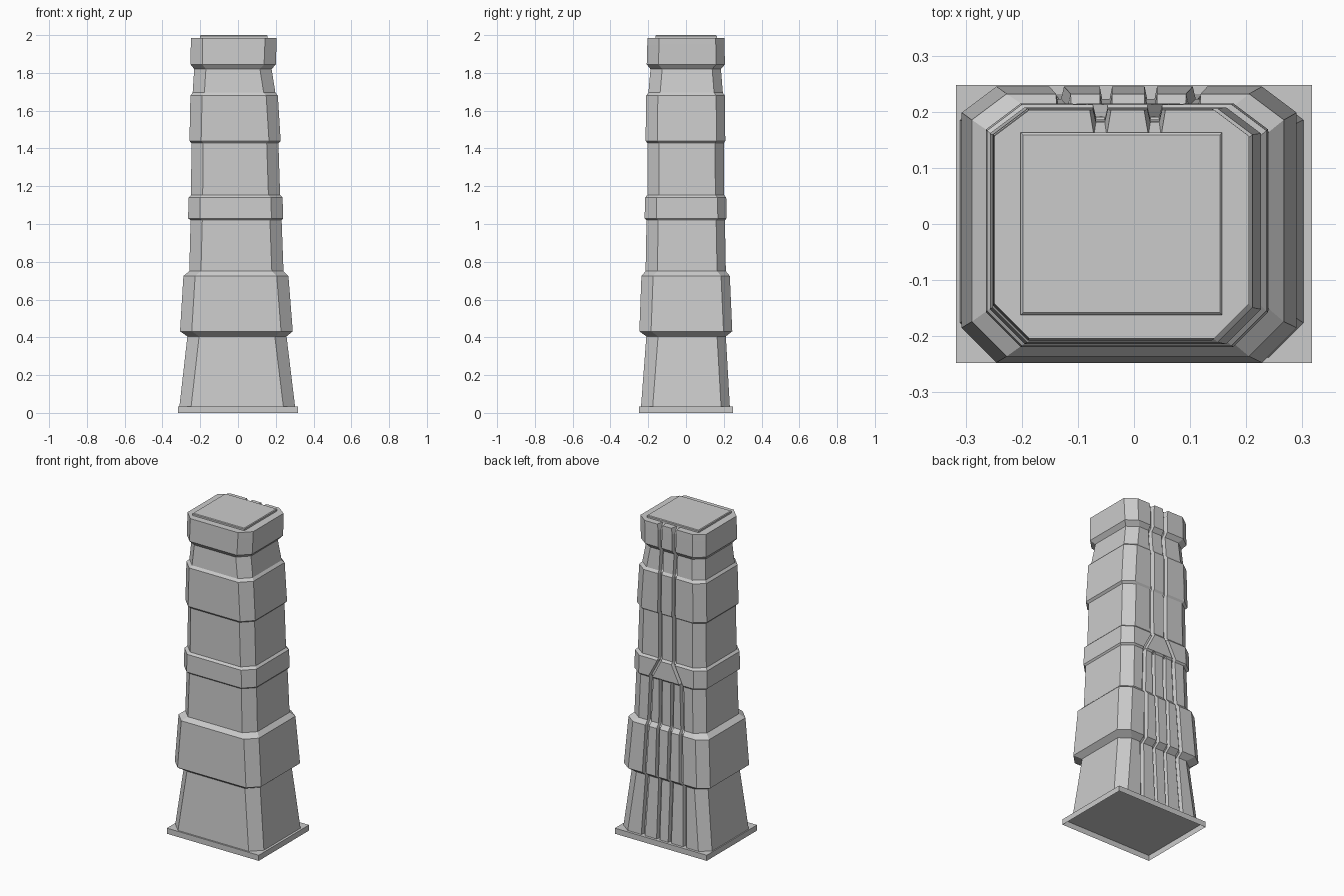
import bpy, bmesh


def loft(name, rings, cap_bottom=False):
    """Skin a stack of equal-length vertex rings into one flat shaded mesh."""
    bm = bmesh.new()
    loops = [[bm.verts.new(p) for p in ring] for ring in rings]
    n = len(loops[0])
    for a, b in zip(loops, loops[1:]):
        for i in range(n):
            j = (i + 1) % n
            bm.faces.new((a[i], a[j], b[j], b[i]))
    bm.faces.new(loops[-1])
    if cap_bottom:
        bm.faces.new(loops[0][::-1])
    bmesh.ops.recalc_face_normals(bm, faces=bm.faces)
    mesh = bpy.data.meshes.new(name)
    bm.to_mesh(mesh)
    bm.free()
    obj = bpy.data.objects.new(name, mesh)
    bpy.context.collection.objects.link(obj)
    return obj


def rect(x0, x1, y0, y1, z):
    return [(x0, y0, z), (x1, y0, z), (x1, y1, z), (x0, y1, z)]


def mix(a, b, t):
    return a + (b - a) * max(0, min(1, t))


def tower_ring(z, x0, x1, y0, y1):
    """Chamfered rectangle with vertical channels notched into the back."""
    c = 0.062
    pts = [(x0 + c, y0), (x1 - c, y0), (x1, y0 + c), (x1, y1 - c * 0.75), (x1 - c, y1)]
    # outer channels run from the base and splay inward to become the upper pair
    t = (z - 1.03) / 0.11
    right = mix(mix(0.135, 0.095, z), 0.037, t)
    left = mix(mix(-0.155, -0.115, z), -0.06, t)
    inner = 0.022 if z < 1.025 else 0.0
    gap = mix(0.0, -0.022, t)
    depth, wide = (0.045, 0.019) if z > 1.98 else (0.022, 0.013)
    for x, d, w in ((right, depth, wide), (0.03 + gap, inner, 0.011),
                    (-0.05 - gap, inner, 0.011), (left, depth, wide)):
        pts += [(x + w, y1), (x + w * 0.6, y1 - d), (x - w * 0.6, y1 - d), (x - w, y1)]
    pts += [(x0 + c, y1), (x0, y1 - c * 0.75), (x0, y0 + c)]
    return [(x, y, z) for x, y in pts]


# base plinth, hollow underneath
loft("base_plinth", [rect(-0.317, 0.317, -0.248, 0.248, z) for z in (0, 0.035)])

# tower body: z, left, right, front, back
profile = [
    (0.035, -0.310, 0.302, -0.238, 0.232),
    (0.405, -0.268, 0.257, -0.210, 0.211),
    (0.432, -0.307, 0.290, -0.247, 0.245),
    (0.725, -0.289, 0.267, -0.236, 0.232),
    (0.750, -0.258, 0.241, -0.214, 0.211),
    (1.020, -0.251, 0.231, -0.209, 0.206),
    (1.030, -0.264, 0.239, -0.219, 0.215),
    (1.140, -0.262, 0.236, -0.217, 0.213),
    (1.153, -0.249, 0.223, -0.205, 0.202),
    (1.428, -0.246, 0.214, -0.204, 0.200),
    (1.440, -0.257, 0.226, -0.214, 0.208),
    (1.680, -0.252, 0.211, -0.211, 0.206),
    (1.695, -0.240, 0.198, -0.199, 0.195),
    (1.820, -0.232, 0.178, -0.188, 0.185),
    (1.845, -0.251, 0.200, -0.208, 0.206),
    (1.950, -0.250, 0.204, -0.205, 0.204),
    (1.986, -0.249, 0.205, -0.204, 0.203),
]
loft("tower_body", [tower_ring(*row) for row in profile])

# thin roof slab with a slightly bevelled rim
loft("roof_slab", [rect(-0.202, 0.157, -0.162, 0.163, 1.98),
                   rect(-0.202, 0.157, -0.162, 0.163, 1.996),
                   rect(-0.198, 0.153, -0.158, 0.159, 2.0)], cap_bottom=True)
